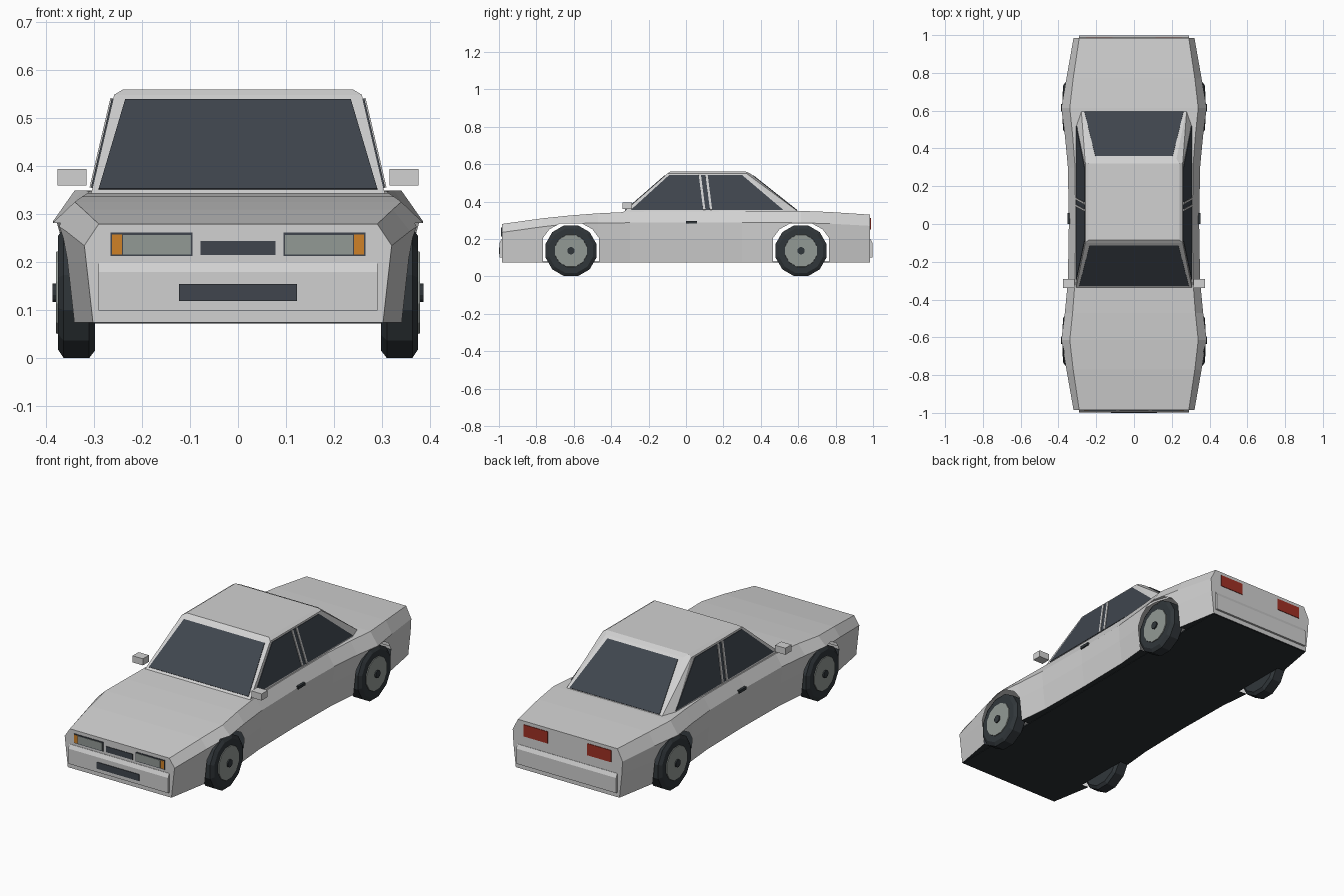
import bpy, bmesh, math
from mathutils import Vector

if "Cube" in bpy.data.objects:
    bpy.data.objects.remove(bpy.data.objects["Cube"])


def material(name, r, g, b):
    m = bpy.data.materials.new(name)
    m.use_nodes = True
    m.diffuse_color = (r, g, b, 1)
    for n in m.node_tree.nodes:
        if n.type == 'BSDF_PRINCIPLED':
            n.inputs["Base Color"].default_value = (r, g, b, 1)
            n.inputs["Roughness"].default_value = 0.6
    return m


PAINT = material("light grey paint", 0.64, 0.64, 0.64)
GLASS = material("dark glass", 0.05, 0.06, 0.075)
RUBBER = material("black rubber", 0.03, 0.037, 0.042)
UNDER = material("underside black", 0.024, 0.03, 0.034)
METAL = material("grey metal", 0.29, 0.32, 0.30)
AMBER = material("amber lens", 0.62, 0.22, 0.02)
RED = material("red lens", 0.35, 0.03, 0.018)


def add_object(name, bm, *mats):
    bmesh.ops.recalc_face_normals(bm, faces=bm.faces)
    mesh = bpy.data.meshes.new(name)
    bm.to_mesh(mesh)
    bm.free()
    for m in mats:
        mesh.materials.append(m)
    ob = bpy.data.objects.new(name, mesh)
    bpy.context.collection.objects.link(ob)
    return ob


def loft(bm, rings):
    """Skin closed rings of points and cap both ends."""
    loops = [[bm.verts.new(p) for p in ring] for ring in rings]
    n = len(loops[0])
    for a, b in zip(loops, loops[1:]):
        for i in range(n):
            bm.faces.new((a[i], a[(i + 1) % n], b[(i + 1) % n], b[i]))
    bm.faces.new(loops[0])
    bm.faces.new(loops[-1])


def extrude_x(name, profile, half, mat):
    bm = bmesh.new()
    loft(bm, [[(x, y, z) for y, z in profile] for x in (-half, half)])
    return add_object(name, bm, mat)


def box(name, x, y, z, mat):
    bm = bmesh.new()
    loft(bm, [[(x[0], y[0], k), (x[1], y[0], k), (x[1], y[1], k), (x[0], y[1], k)] for k in z])
    return add_object(name, bm, mat)


def plate(name, points, mat, lift=0.003):
    """Thin polygon standing just proud of the surface it lies on."""
    pts = [Vector(p) for p in points]
    normal = (pts[1] - pts[0]).cross(pts[2] - pts[0]).normalized()
    if normal.dot(sum(pts, Vector()) / len(pts) - Vector((0, 0, 0.3))) < 0:
        normal.negate()
    bm = bmesh.new()
    loft(bm, [[p + normal * d for p in pts] for d in (-0.003, lift)])
    return add_object(name, bm, mat)


def end_plate(name, x, z, y, mat, lift=0.003):
    return plate(name, [(x[0], y, z[0]), (x[1], y, z[0]), (x[1], y, z[1]), (x[0], y, z[1])], mat, lift)


# Body shell: y, deck height, deck half width, widest height, widest half width
stations = [
    (-0.985, 0.280, 0.290, 0.235, 0.320),
    (-0.77, 0.310, 0.322, 0.265, 0.358),
    (-0.615, 0.326, 0.340, 0.283, 0.385),
    (-0.47, 0.337, 0.325, 0.285, 0.366),
    (-0.30, 0.345, 0.312, 0.287, 0.350),
    (0.0, 0.347, 0.310, 0.288, 0.345),
    (0.30, 0.349, 0.312, 0.288, 0.350),
    (0.47, 0.350, 0.325, 0.288, 0.366),
    (0.615, 0.350, 0.340, 0.286, 0.385),
    (0.77, 0.344, 0.322, 0.282, 0.358),
    (0.985, 0.330, 0.290, 0.270, 0.320),
]
rings = []
for y, deck, dw, mid, w in stations:
    half = [(w - 0.018, 0.075), (w - 0.004, 0.2), (w, mid), (dw, deck)]
    rings.append([(x, y, z) for x, z in half] + [(-x, y, z) for x, z in reversed(half)])
bm = bmesh.new()
loft(bm, rings)
body = add_object("body_shell", bm, PAINT, UNDER)
for f in body.data.polygons:
    if f.normal.z < -0.9:
        f.material_index = 1

# Wheel arch openings, cut through the shell and left open
AXLES = {"front": -0.615, "rear": 0.615}
arch = [(0.15, 0.0), (0.15, 0.205), (0.115, 0.252), (0.06, 0.282)]
arch += [(-y, z) for y, z in reversed(arch)]
cutters = []
for end, cy in AXLES.items():
    c = extrude_x(end + "_arch_cutter", [(cy + y, z) for y, z in arch], 0.5, METAL)
    c.hide_render = True
    mod = body.modifiers.new(end + "_arch", 'BOOLEAN')
    mod.operation, mod.solver, mod.object = 'DIFFERENCE', 'EXACT', c
    mod.material_mode = 'TRANSFER'
    cutters.append(c)
graph = bpy.context.evaluated_depsgraph_get()
mesh = bpy.data.meshes.new_from_object(body.evaluated_get(graph))
body.modifiers.clear()
body.data = mesh
for c in cutters:
    bpy.data.objects.remove(c)
bm = bmesh.new()
bm.from_mesh(mesh)
walls = [f for f in bm.faces if mesh.materials[f.material_index].name == METAL.name]
bmesh.ops.delete(bm, geom=walls, context='FACES')
bm.to_mesh(mesh)
bm.free()
box("floor_panel", (-0.30, 0.30), (-0.98, 0.98), (0.073, 0.08), UNDER)

# Cabin
bm = bmesh.new()
for s in (-1, 1):
    for x, y, z in [(0.308, -0.345, 0.335), (0.308, 0.535, 0.335), (0.28, 0.615, 0.335),
                    (0.258, -0.10, 0.549), (0.258, 0.325, 0.549),
                    (0.24, -0.085, 0.56), (0.24, 0.32, 0.56), (0.225, 0.345, 0.549)]:
        bm.verts.new((s * x, y, z))
bmesh.ops.convex_hull(bm, input=bm.verts)
bmesh.ops.dissolve_limit(bm, angle_limit=0.02, verts=bm.verts, edges=bm.edges)
add_object("cabin", bm, PAINT)


def blend(z, low, high):
    return low + (high - low) * (z - 0.335) / 0.214


# Windscreen and rear window
for name, low, high, wide, narrow in [("windscreen", -0.345, -0.10, 0.290, 0.235),
                                      ("rear_window", 0.615, 0.345, 0.262, 0.205)]:
    zs = (0.352, 0.538)
    ys = [blend(z, low, high) for z in zs]
    plate(name, [(-wide, ys[0], zs[0]), (wide, ys[0], zs[0]),
                 (narrow, ys[1], zs[1]), (-narrow, ys[1], zs[1])], GLASS)

# Parts on both sides
for side, s in (("left", 1), ("right", -1)):
    def on_side(y, z):
        return (s * blend(z, 0.308, 0.258), y, z)
    plate(side + "_side_glass", [on_side(-0.295, 0.355), on_side(0.52, 0.355),
                                 on_side(0.30, 0.541), on_side(-0.09, 0.541)], GLASS)
    for i, y in enumerate((0.092, 0.128)):
        plate(f"{side}_window_post_{i + 1}", [on_side(y, 0.355), on_side(y + 0.012, 0.355),
              on_side(y - 0.012, 0.541), on_side(y - 0.024, 0.541)], PAINT, 0.006)
    box(side + "_mirror", sorted((s * 0.316, s * 0.376)), (-0.34, -0.29), (0.36, 0.395), PAINT)
    box(side + "_door_handle", sorted((s * 0.335, s * 0.353)), (0.0, 0.058), (0.283, 0.297), RUBBER)
    # Lamps
    end_plate(side + "_headlamp_frame", (s * 0.095, s * 0.265), (0.213, 0.262), -0.985, GLASS)
    end_plate(side + "_headlamp", (s * 0.098, s * 0.24), (0.217, 0.257), -0.985, METAL, 0.005)
    end_plate(side + "_indicator", (s * 0.242, s * 0.262), (0.217, 0.258), -0.985, AMBER, 0.005)
    end_plate(side + "_tail_lamp", (s * 0.115, s * 0.255), (0.25, 0.312), 0.985, RED)

# Bumpers, grille and intake
for name, s in (("front_bumper", -1), ("rear_bumper", 1)):
    extrude_x(name, [(s * y, z) for y, z in
              [(0.97, 0.1), (0.996, 0.1), (0.997, 0.18), (0.987, 0.2), (0.97, 0.2)]], 0.291, PAINT)
end_plate("grille", (-0.078, 0.078), (0.215, 0.245), -0.985, GLASS)
end_plate("lower_intake", (-0.123, 0.123), (0.12, 0.155), -0.997, GLASS)


# Wheels: discs turned about the axle
def turned(name, profile, s, cy, mat, sides=12):
    bm = bmesh.new()
    angles = [math.tau * (i + 0.5) / sides for i in range(sides)]
    loft(bm, [[(s * x, cy + r * math.sin(a), 0.137 + r * math.cos(a)) for a in angles]
              for x, r in profile])
    return add_object(name, bm, mat)


for end, cy in AXLES.items():
    for side, s in (("left", 1), ("right", -1)):
        tag = f"{end}_{side}_"
        turned(tag + "tyre", [(0.298, 0.125), (0.31, 0.141), (0.363, 0.141), (0.375, 0.122)], s, cy, RUBBER)
        turned(tag + "rim", [(0.36, 0.092), (0.379, 0.088)], s, cy, METAL)
        turned(tag + "hub", [(0.37, 0.02), (0.386, 0.02)], s, cy, RUBBER)
